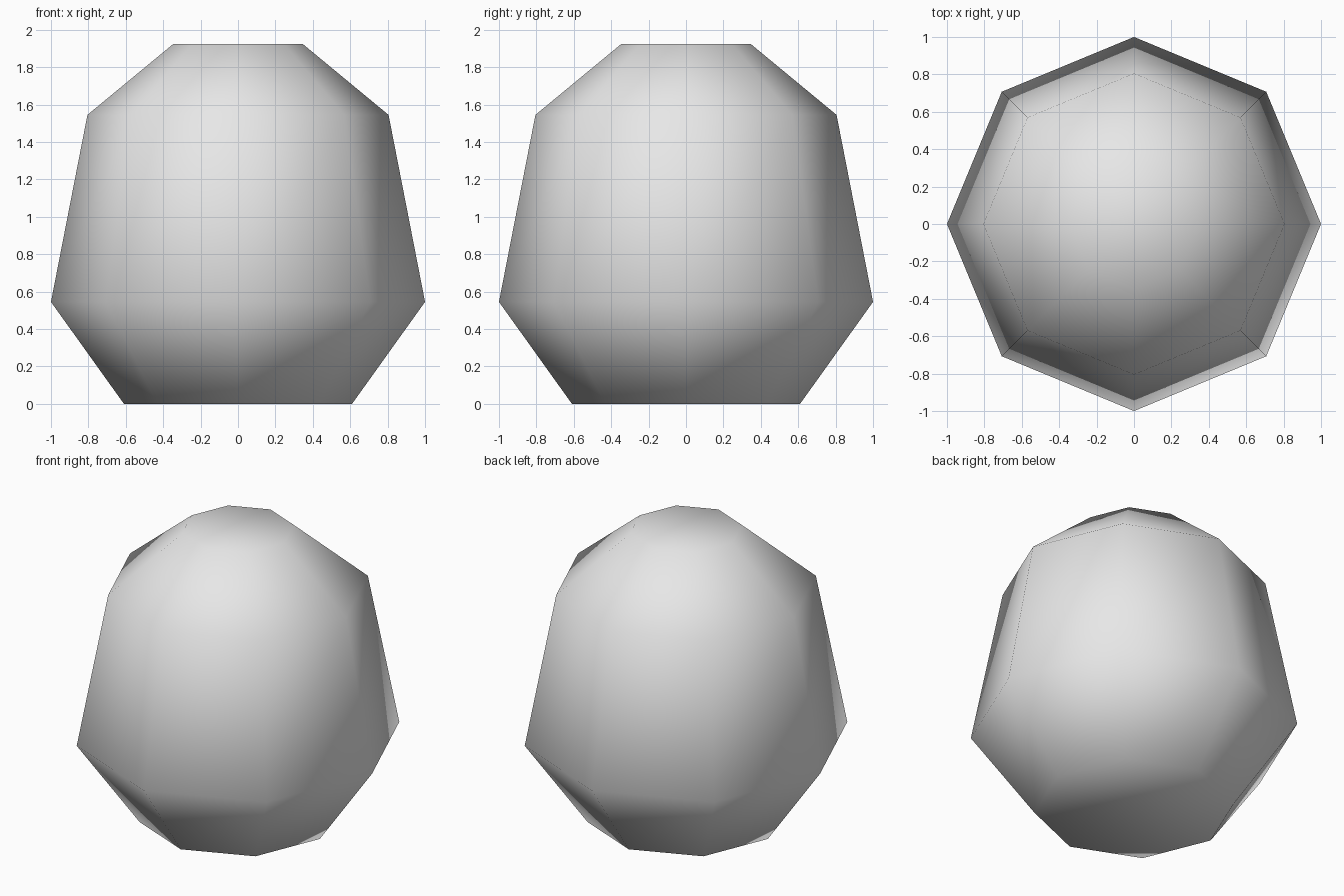
import bpy
import bmesh
from math import cos, sin, pi

cube = bpy.data.objects.get("Cube")
if cube:
    bpy.data.objects.remove(cube)

SIDES = 8
PROFILE = [(0.61, 0.0), (1.0, 0.545), (0.805, 1.545), (0.345, 1.925)]  # radius, height

grey = bpy.data.materials.new("light grey")
grey.use_nodes = True
colour = (0.8, 0.8, 0.8, 1)
grey.diffuse_color = colour
grey.node_tree.nodes["Principled BSDF"].inputs["Base Color"].default_value = colour

# Eight-sided boulder: stacked rings joined by quads, closed at both ends
bm = bmesh.new()
rings = [[bm.verts.new((r * cos(2 * pi * i / SIDES), r * sin(2 * pi * i / SIDES), z))
          for i in range(SIDES)] for r, z in PROFILE]
for low, high in zip(rings, rings[1:]):
    for i in range(SIDES):
        j = (i + 1) % SIDES
        bm.faces.new((low[i], low[j], high[j], high[i]))
bm.faces.new(rings[0][::-1])
bm.faces.new(rings[-1])

# Smooth shading across the whole surface
for face in bm.faces:
    face.smooth = True

mesh = bpy.data.meshes.new("boulder")
bm.to_mesh(mesh)
bm.free()
mesh.materials.append(grey)
boulder = bpy.data.objects.new("boulder", mesh)
bpy.context.collection.objects.link(boulder)
